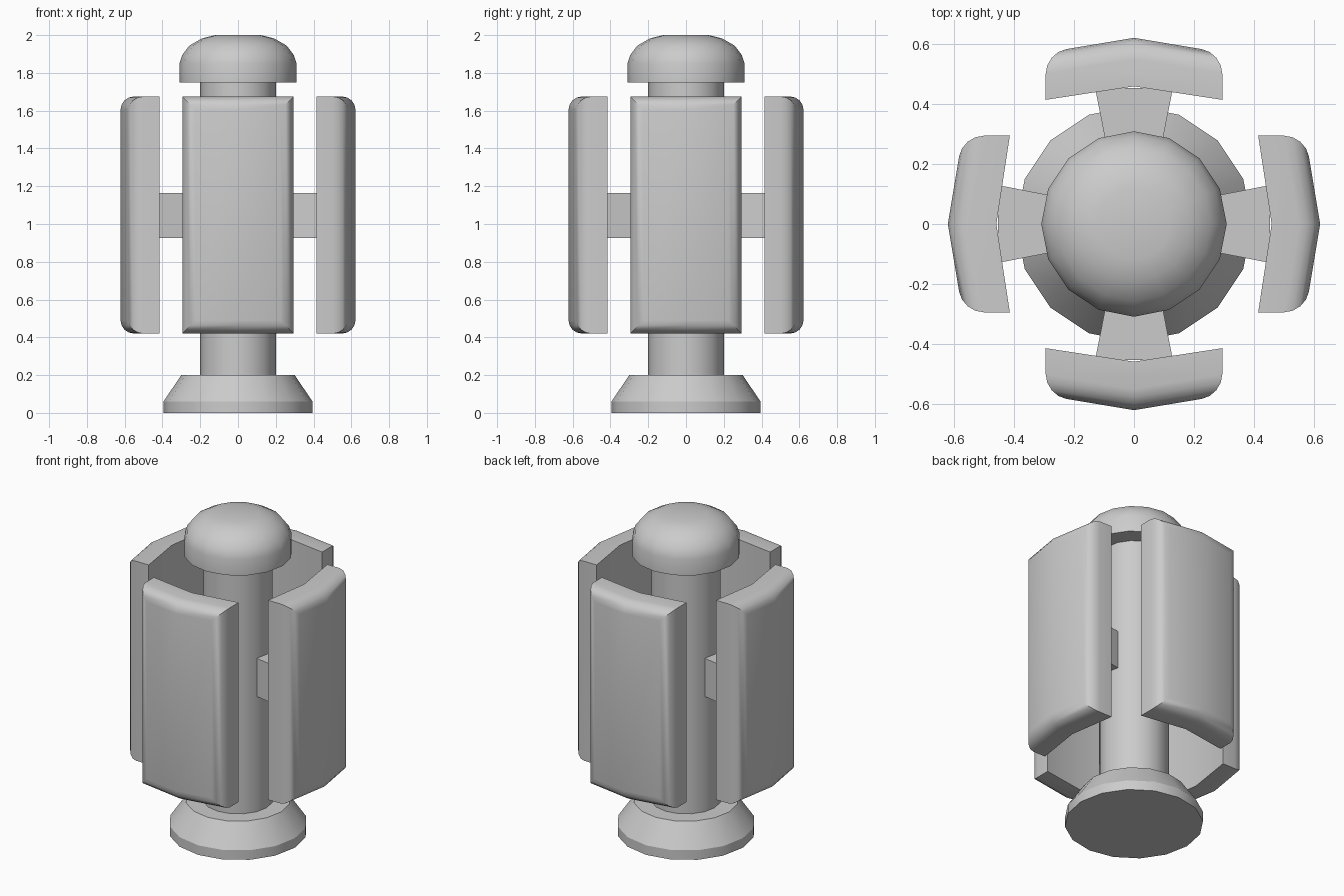
import bpy, bmesh, math
from mathutils import Matrix

old = bpy.data.objects.get("Cube")
if old:
    bpy.data.objects.remove(old, do_unlink=True)

GREY = (0.6, 0.6, 0.6, 1.0)
grey = bpy.data.materials.new("light grey")
grey.use_nodes = True
grey.diffuse_color = GREY
grey.node_tree.nodes["Principled BSDF"].inputs["Base Color"].default_value = GREY


def finish(name, bm, angle=30):
    """Turn a bmesh into a grey object, smooth except at sharp edges."""
    bmesh.ops.recalc_face_normals(bm, faces=bm.faces)
    mesh = bpy.data.meshes.new(name)
    bm.to_mesh(mesh)
    bm.free()
    mesh.materials.append(grey)
    ob = bpy.data.objects.new(name, mesh)
    bpy.context.collection.objects.link(ob)
    bpy.ops.object.select_all(action='DESELECT')
    ob.select_set(True)
    bpy.context.view_layer.objects.active = ob
    bpy.ops.object.shade_smooth_by_angle(angle=math.radians(angle))
    return ob


def lathe(name, profile, sides=16):
    """Closed solid from (radius, height) rings."""
    bm = bmesh.new()
    rings = [[bm.verts.new((r * math.cos(2 * math.pi * i / sides),
                            r * math.sin(2 * math.pi * i / sides), z))
              for i in range(sides)] for r, z in profile]
    for a, b in zip(rings, rings[1:]):
        for i in range(sides):
            j = (i + 1) % sides
            bm.faces.new((a[i], a[j], b[j], b[i]))
    bm.faces.new(rings[0])
    bm.faces.new(rings[-1])
    return finish(name, bm)


def prism(outline, z0, z1):
    """Extrude an xy outline between two heights."""
    bm = bmesh.new()
    low = [bm.verts.new((x, y, z0)) for x, y in outline]
    high = [bm.verts.new((x, y, z1)) for x, y in outline]
    n = len(outline)
    for i in range(n):
        j = (i + 1) % n
        bm.faces.new((low[i], low[j], high[j], high[i]))
    bm.faces.new(low)
    bm.faces.new(high)
    bmesh.ops.recalc_face_normals(bm, faces=bm.faces)
    return bm


# Central stack
lathe("base", [(0.395, 0), (0.395, 0.06), (0.30, 0.20)])
lathe("column", [(0.20, 0.19), (0.20, 1.76)])
lathe("cap", [(0.31, 1.75), (0.31, 1.85), (0.295, 1.895), (0.257, 1.945),
              (0.19, 1.983), (0.12, 2.0)])

# Four bent panels on wedge arms, starting at the back (+y)
for k, side in enumerate(("back", "left", "front", "right")):
    turn = Matrix.Rotation(-k * math.pi / 2, 3, 'Z')

    bm = prism([(-0.295, 0.415), (0, 0.46), (0.295, 0.415),
                (0.295, 0.573), (0, 0.622), (-0.295, 0.573)], 0.42, 1.675)
    # Round only the border of the outer face, leaving its middle fold
    rim = [e for e in bm.edges
           if all(v.co.y > 0.5 for v in e.verts)
           and not all(abs(v.co.x) < 0.01 for v in e.verts)]
    bmesh.ops.bevel(bm, geom=rim, offset=0.07, offset_type='OFFSET',
                    segments=4, profile=0.5, affect='EDGES')
    bmesh.ops.rotate(bm, verts=bm.verts, matrix=turn)
    finish(side + "_panel", bm, 35)

    bm = prism([(-0.076, 0.18), (0.076, 0.18), (0.13, 0.455), (-0.13, 0.455)],
               0.925, 1.165)
    bmesh.ops.rotate(bm, verts=bm.verts, matrix=turn)
    finish(side + "_arm", bm)
